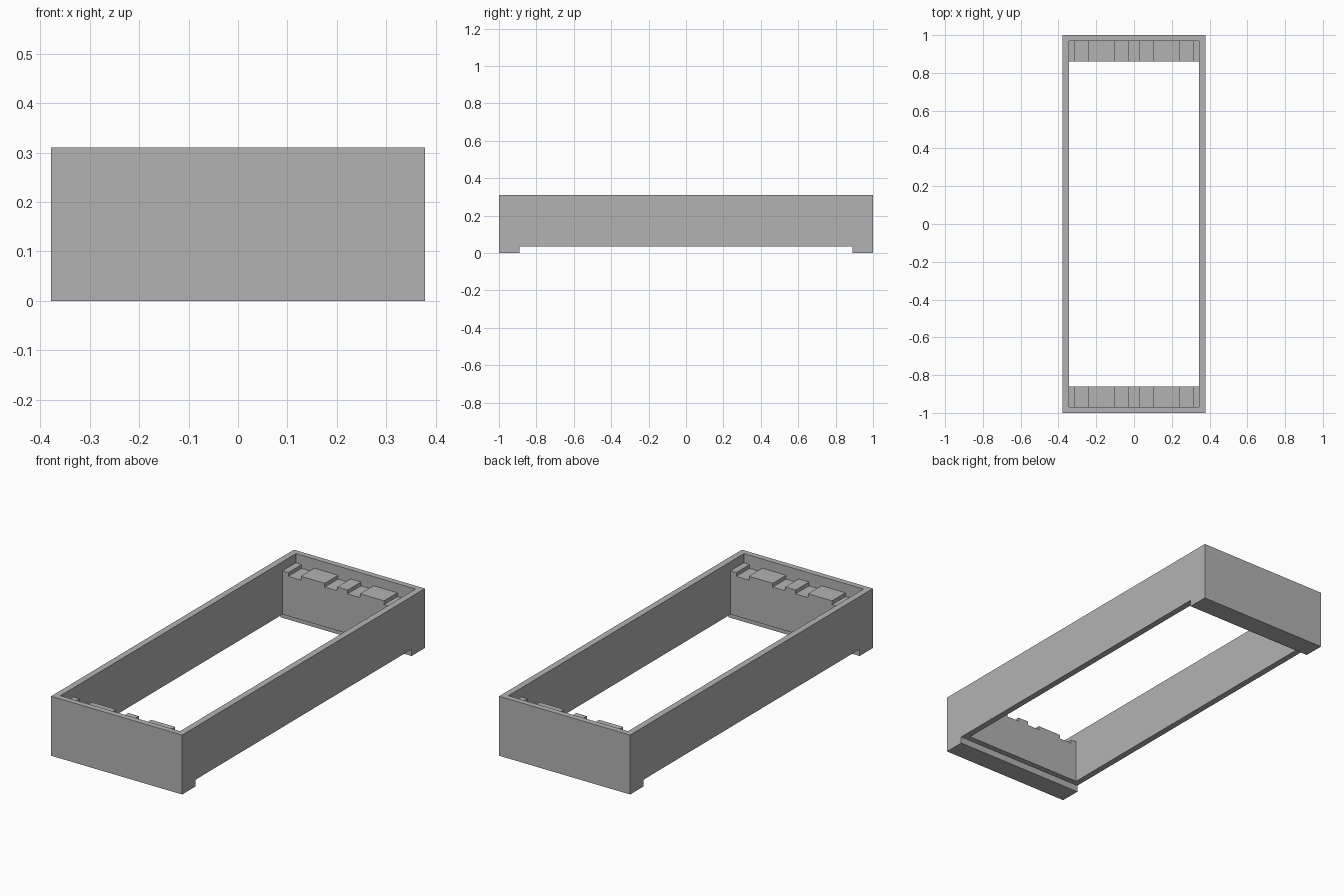
import bpy
import bmesh

cube = bpy.data.objects.get("Cube")
if cube:
    bpy.data.objects.remove(cube, do_unlink=True)

HALF_X, HALF_Y, HEIGHT = 0.378, 1.0, 0.31
INNER_X, INNER_Y = 0.345, 0.97      # inside of the walls
LEDGE_Y, LEDGE_Z = 0.86, 0.262      # end ledges
NOTCH_Z, NOTCH_HALF = 0.242, 0.036  # notches in the ledges
FOOT_Y, FOOT_Z = 0.89, 0.035

grey = bpy.data.materials.new("plain_grey")
grey.use_nodes = True
colour = (0.45, 0.45, 0.45, 1)
grey.diffuse_color = colour
grey.node_tree.nodes["Principled BSDF"].inputs["Base Color"].default_value = colour


def prism(name, outline, half_y):
    """Extrude an x-z outline along y."""
    bm = bmesh.new()
    face = bm.faces.new([bm.verts.new((x, -half_y, z)) for x, z in outline])
    new = bmesh.ops.extrude_face_region(bm, geom=[face])["geom"]
    bmesh.ops.translate(bm, vec=(0, 2 * half_y, 0),
                        verts=[v for v in new if isinstance(v, bmesh.types.BMVert)])
    bmesh.ops.recalc_face_normals(bm, faces=bm.faces)
    mesh = bpy.data.meshes.new(name)
    bm.to_mesh(mesh)
    bm.free()
    mesh.materials.append(grey)
    obj = bpy.data.objects.new(name, mesh)
    bpy.context.collection.objects.link(obj)
    return obj


def rect(half_x, low, high):
    return [(-half_x, low), (half_x, low), (half_x, high), (-half_x, high)]


# Outer block
frame = prism("frame", rect(HALF_X, 0, HEIGHT), HALF_Y)

# Upper recess, whose lower edge leaves the notched end ledges
recess = [(-INNER_X, 1), (-INNER_X, LEDGE_Z)]
for centre in (-0.276, -0.066, 0.066, 0.276):
    a, b = centre - NOTCH_HALF, centre + NOTCH_HALF
    recess += [(a, LEDGE_Z), (a, NOTCH_Z), (b, NOTCH_Z), (b, LEDGE_Z)]
recess += [(INNER_X, LEDGE_Z), (INNER_X, 1)]

# Recess, open middle and the gap between the two feet
cutters = [
    prism("recess_cutter", recess, INNER_Y),
    prism("opening_cutter", rect(INNER_X, -1, 1), LEDGE_Y),
    prism("underside_cutter", rect(1, -1, FOOT_Z), FOOT_Y),
]
for cutter in cutters:
    cutter.hide_render = True
    mod = frame.modifiers.new(cutter.name, 'BOOLEAN')
    mod.operation = 'DIFFERENCE'
    mod.solver = 'EXACT'
    mod.object = cutter

# Bake the cuts and drop the cutters
bpy.context.view_layer.update()
graph = bpy.context.evaluated_depsgraph_get()
cut_mesh = bpy.data.meshes.new_from_object(frame.evaluated_get(graph))
frame.modifiers.clear()
frame.data = cut_mesh
for cutter in cutters:
    bpy.data.objects.remove(cutter, do_unlink=True)
